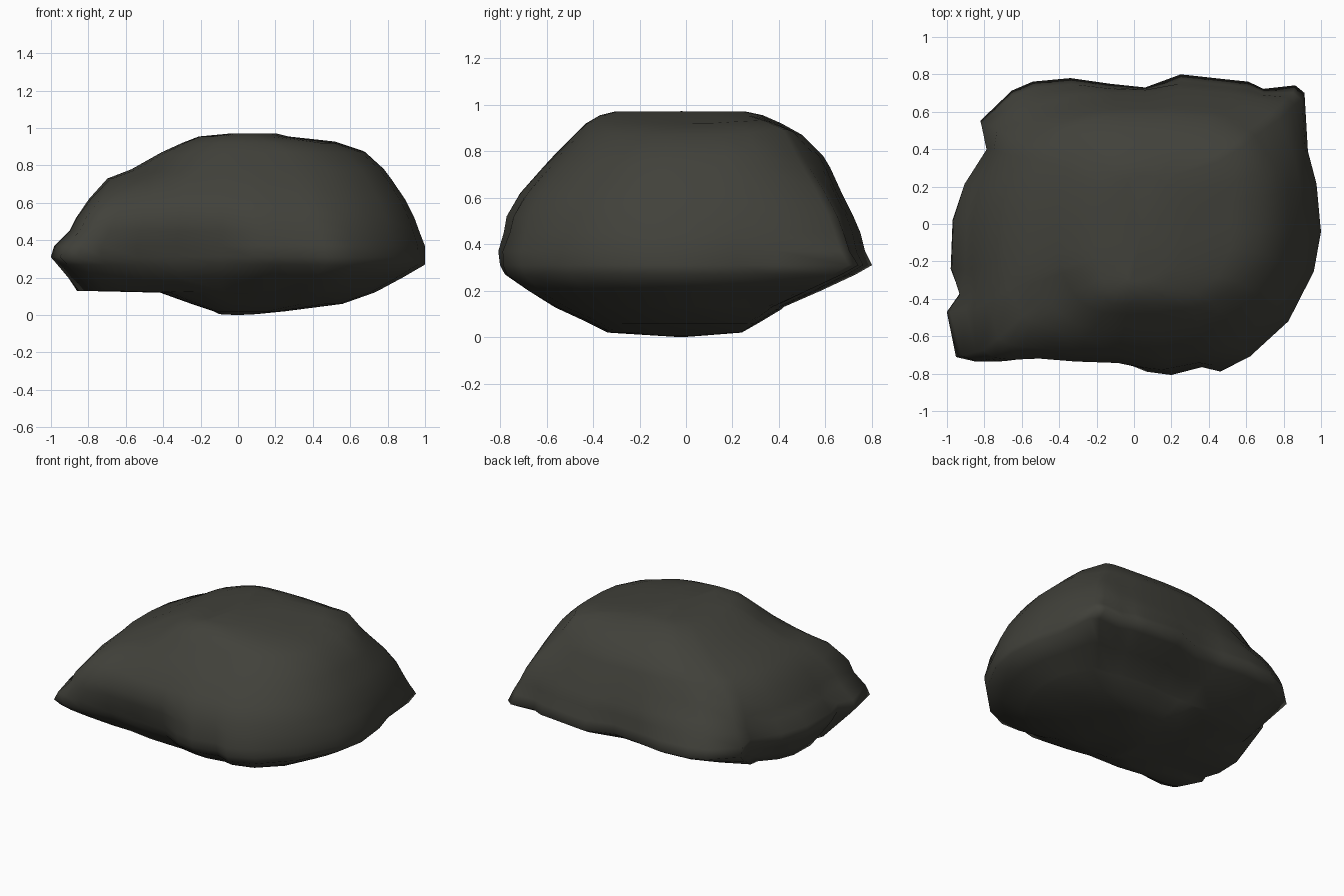
import bpy, bmesh, math
from mathutils import Vector

# Widest outline of the rock seen from above
OUTLINE = [(-0.98, -0.24), (-0.97, 0.02), (-0.90, 0.22), (-0.77, 0.40), (-0.82, 0.55),
           (-0.65, 0.71), (-0.54, 0.76), (-0.34, 0.78), (-0.13, 0.75), (0.06, 0.73),
           (0.25, 0.80), (0.52, 0.77), (0.61, 0.76), (0.69, 0.72), (0.86, 0.74),
           (0.91, 0.70), (0.92, 0.40), (0.97, 0.22), (1.0, -0.04), (0.96, -0.25),
           (0.82, -0.51), (0.61, -0.69), (0.46, -0.78), (0.36, -0.75), (0.20, -0.80),
           (0.07, -0.78), (-0.09, -0.71), (-0.34, -0.71), (-0.53, -0.67), (-0.72, -0.71),
           (-0.85, -0.73), (-0.95, -0.71), (-1.0, -0.47), (-0.93, -0.37)]

# Slices: z, left, right, front, back, share of the ragged outline
LEVELS = [(0.005, -0.10, 0.10, -0.10, 0.05, 0), (0.02, -0.13, 0.25, -0.34, 0.24, 0.1),
          (0.06, -0.25, 0.56, -0.42, 0.31, 0.2), (0.12, -0.42, 0.73, -0.55, 0.41, 0.4),
          (0.13, -0.87, 0.75, -0.57, 0.42, 0.5), (0.20, -0.92, 0.88, -0.68, 0.58, 0.7),
          (0.27, -0.97, 1.0, -0.78, 0.73, 0.9), (0.31, -1.0, 1.0, -0.80, 0.80, 1),
          (0.37, -0.99, 1.0, -0.81, 0.77, 0.8), (0.45, -0.91, 0.97, -0.79, 0.75, 0.5),
          (0.52, -0.87, 0.945, -0.78, 0.72, 0.3), (0.62, -0.80, 0.895, -0.72, 0.67, 0.2),
          (0.73, -0.70, 0.82, -0.62, 0.62, 0.1), (0.78, -0.57, 0.78, -0.57, 0.59, 0),
          (0.87, -0.41, 0.68, -0.48, 0.50, 0), (0.92, -0.30, 0.53, -0.43, 0.41, 0),
          (0.955, -0.21, 0.27, -0.37, 0.33, 0), (0.97, -0.05, 0.21, -0.31, 0.26, 0)]

# Knobs and dents: centre, radius, outward push
BUMPS = [(Vector((0.56, 0.38, 0.91)), 0.14, 0.05),     # top knob at the back right
         (Vector((-0.45, 0.58, 0.58)), 0.14, -0.04),   # dent in the back
         (Vector((0.75, 0.62, 0.56)), 0.17, 0.05),     # shoulder above the back corner
         (Vector((-0.70, -0.60, 0.52)), 0.18, 0.08),   # thick front left snout
         (Vector((-0.42, -0.42, 0.77)), 0.16, -0.04),  # hollow above the snout
         (Vector((-0.62, 0.55, 0.48)), 0.16, 0.04),    # back left corner
         (Vector((0.55, -0.60, 0.22)), 0.18, 0.04),    # low front right bulge
         (Vector((-0.25, -0.75, 0.36)), 0.20, -0.04)]  # hollow along the front


def clamp(v):
    return max(-1.0, min(1.0, v))


def slice_point(px, py, level):
    """Blend the ragged outline with a rounded box stretched along one diagonal."""
    z, left, right, front, back, ragged = level
    u, v = px, py / 0.8
    a = math.atan2(v, u)
    n = 2.8
    r = (abs(math.cos(a)) ** n + abs(math.sin(a)) ** n) ** (-1 / n)
    r *= 1 + 0.03 * math.sin(2 * a)
    su, sv = clamp(r * math.cos(a)), clamp(r * math.sin(a))
    u, v = su + (u - su) * ragged, sv + (v - sv) * ragged
    p = Vector((u * (right if u > 0 else -left), v * (back if v > 0 else -front), z))
    out = (p - Vector((0, 0, 0.4))).normalized()
    shift = Vector()
    for centre, radius, push in BUMPS:
        shift += out * push * math.exp(-((p - centre).length / radius) ** 2)
    return p + shift


# Rock body: stacked slices joined by quads, capped top and bottom
bm = bmesh.new()
rings = [[bm.verts.new(slice_point(x, y, lv)) for x, y in OUTLINE] for lv in LEVELS]
count = len(OUTLINE)
for low, high in zip(rings, rings[1:]):
    for i in range(count):
        j = (i + 1) % count
        bm.faces.new((low[i], low[j], high[j], high[i]))
for ring, z in ((rings[0], 0.0), (rings[-1], 0.972)):
    middle = sum((v.co for v in ring), Vector()) / count
    tip = bm.verts.new((middle.x, middle.y, z))
    for i in range(count):
        bm.faces.new((ring[i], ring[(i + 1) % count], tip))
bmesh.ops.recalc_face_normals(bm, faces=bm.faces)
for f in bm.faces:
    f.smooth = True

mesh = bpy.data.meshes.new("rock")
bm.to_mesh(mesh)
bm.free()
stone = bpy.data.materials.new("dark olive grey stone")
stone.diffuse_color = (0.053, 0.053, 0.043, 1)
mesh.materials.append(stone)
rock = bpy.data.objects.new("rock", mesh)
bpy.context.collection.objects.link(rock)
